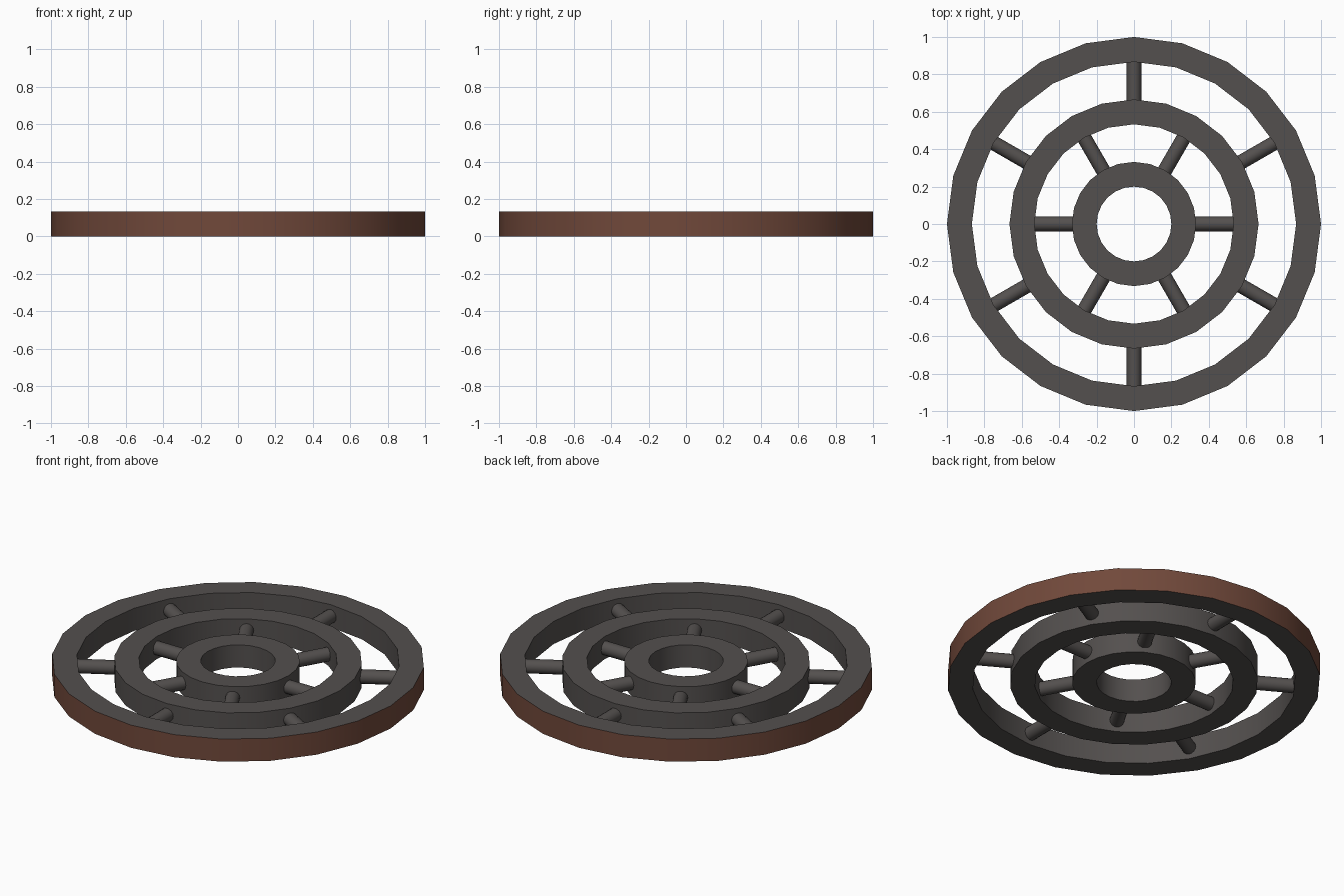
import bpy, bmesh, math
from mathutils import Vector

if "Cube" in bpy.data.objects:
    bpy.data.objects.remove(bpy.data.objects["Cube"])

H = 0.134      # thickness of every ring
SIDES = 24


def material(name, rgb):
    m = bpy.data.materials.new(name)
    m.diffuse_color = (*rgb, 1)
    m.use_nodes = True
    m.node_tree.nodes["Principled BSDF"].inputs["Base Color"].default_value = m.diffuse_color
    return m


grey = material("dark grey", (0.088, 0.080, 0.077))
brown = material("reddish brown", (0.165, 0.066, 0.043))


def finish(bm, name, mats, angle):
    mesh = bpy.data.meshes.new(name)
    bmesh.ops.recalc_face_normals(bm, faces=bm.faces[:])
    bm.to_mesh(mesh)
    bm.free()
    ob = bpy.data.objects.new(name, mesh)
    bpy.context.collection.objects.link(ob)
    for m in mats:
        mesh.materials.append(m)
    bpy.ops.object.select_all(action='DESELECT')
    ob.select_set(True)
    bpy.context.view_layer.objects.active = ob
    bpy.ops.object.shade_smooth_by_angle(angle=math.radians(angle))
    return ob


def ring(name, r_in, r_out, rim_mat):
    # rectangular section swept round the z axis; outer wall gets the second colour
    bm = bmesh.new()
    section = [(r_in, 0), (r_out, 0), (r_out, H), (r_in, H)]
    loops = []
    for i in range(SIDES):
        a = math.tau * i / SIDES
        loops.append([bm.verts.new((r * math.cos(a), r * math.sin(a), z)) for r, z in section])
    for i in range(SIDES):
        p, q = loops[i], loops[(i + 1) % SIDES]
        for k in range(4):
            f = bm.faces.new((p[k], q[k], q[(k + 1) % 4], p[(k + 1) % 4]))
            f.material_index = 1 if k == 1 else 0
    finish(bm, name, [grey, rim_mat], 30)


def spokes(name, r0, r1, start, radius=0.039, n=16):
    for i in range(6):
        a = math.radians(start + 60 * i)
        d = Vector((math.cos(a), math.sin(a), 0))
        bm = bmesh.new()
        bmesh.ops.create_cone(bm, cap_ends=True, segments=n, radius1=radius,
                              radius2=radius, depth=r1 - r0)
        bm.transform(d.to_track_quat('Z', 'Y').to_matrix().to_4x4())
        bmesh.ops.translate(bm, verts=bm.verts[:], vec=d * (r0 + r1) / 2 + Vector((0, 0, H / 2)))
        finish(bm, f"{name}_{i + 1}", [grey], 40)


# Three concentric rings, brown tread on the outermost
ring("hub_ring", 0.2, 0.332, grey)
ring("middle_ring", 0.533, 0.666, grey)
ring("outer_ring", 0.867, 1.0, brown)

# Two staggered sets of round spokes
spokes("inner_spoke", 0.322, 0.536, 0)
spokes("outer_spoke", 0.655, 0.87, 30)
